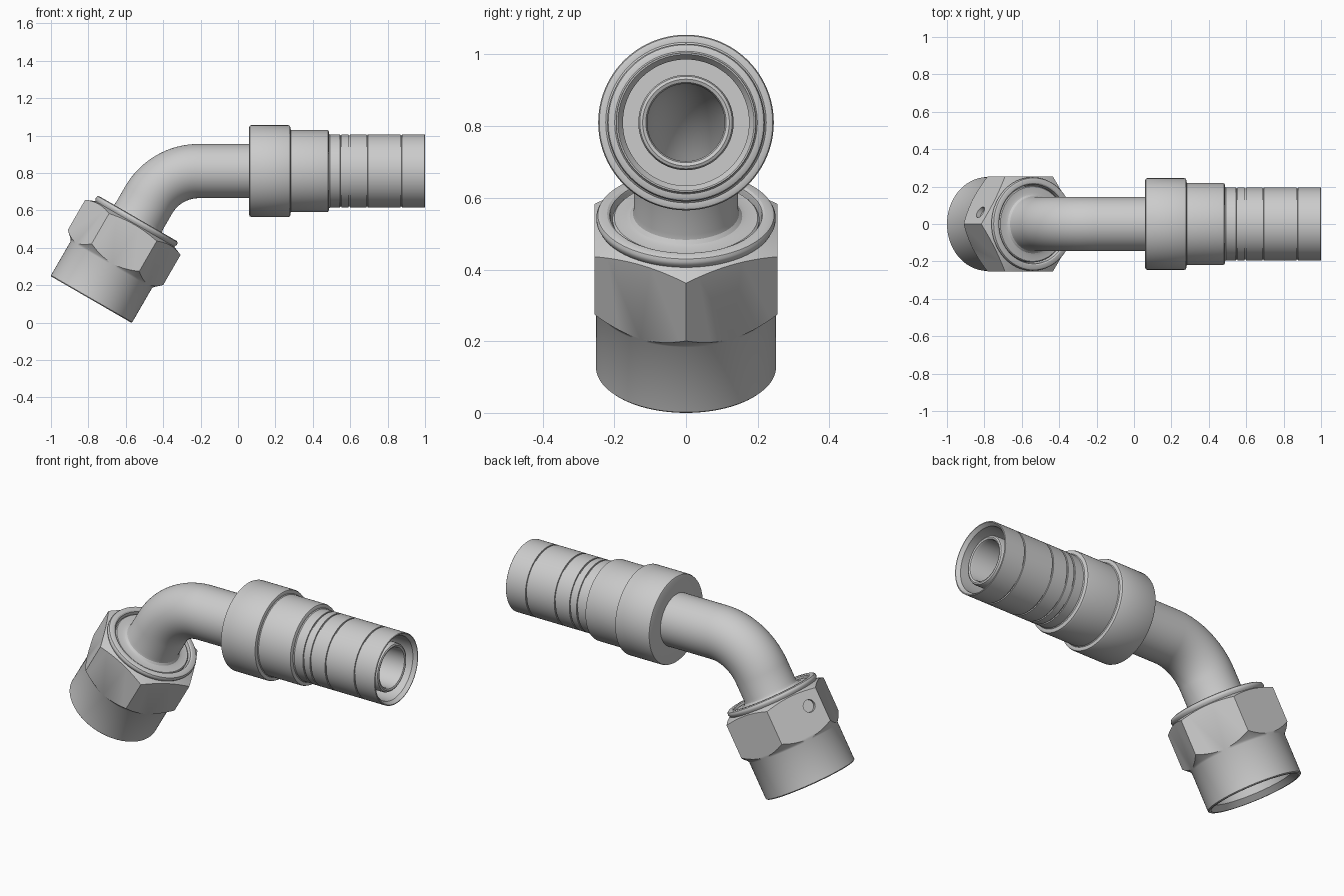
import bpy, bmesh, math
from mathutils import Vector

if "Cube" in bpy.data.objects:
    bpy.data.objects.remove(bpy.data.objects["Cube"])

# Centre line: straight leg rising at 60 degrees, a bend, then a level leg along x
BASE = Vector((-0.785, 0, 0.123))
AXIS_Z, BEND_R, ANGLE = 0.81, 0.31, math.radians(60)
UP = Vector((math.cos(ANGLE), 0, math.sin(ANGLE)))
TAN = BEND_R * math.tan(ANGLE / 2)
CORNER = (AXIS_Z - BASE.z) / UP.z
S1 = CORNER - TAN                       # bend start
S2 = S1 + BEND_R * ANGLE                # bend end
X2 = BASE.x + CORNER * UP.x + TAN
OFF = S2 - X2                           # path length = x + OFF on the level leg


def frame(s):
    """Point, direction and in-plane normal at path length s."""
    a = ANGLE - max(0, min(s - S1, S2 - S1)) / BEND_R
    d = Vector((math.cos(a), 0, math.sin(a)))
    n = Vector((math.sin(a), 0, -math.cos(a)))
    if s <= S1:
        p = BASE + UP * s
    elif s >= S2:
        p = Vector((s - OFF, 0, AXIS_Z))
    else:
        p = Vector((X2, 0, AXIS_Z - BEND_R)) - n * BEND_R
    return p, d, n


def sweep(name, profile, seg=96):
    """Turn a closed (length, radius) profile around the centre line."""
    bm = bmesh.new()
    rings = []
    for s, r in profile:
        p, d, n = frame(s)
        ring = []
        for i in range(seg):
            t = 2 * math.pi * i / seg
            ring.append(bm.verts.new(p + n * r * math.cos(t) + Vector((0, r * math.sin(t), 0))))
        rings.append(ring)
    for k, a in enumerate(rings):
        b = rings[(k + 1) % len(rings)]
        for i in range(seg):
            j = (i + 1) % seg
            bm.faces.new((a[i], a[j], b[j], b[i]))
    return finish(name, bm)


def finish(name, bm):
    bmesh.ops.recalc_face_normals(bm, faces=bm.faces)
    me = bpy.data.meshes.new(name)
    bm.to_mesh(me)
    bm.free()
    ob = bpy.data.objects.new(name, me)
    bpy.context.collection.objects.link(ob)
    return ob


def select(ob):
    bpy.ops.object.select_all(action='DESELECT')
    ob.select_set(True)
    bpy.context.view_layer.objects.active = ob


def boolean(ob, cutter, op):
    m = ob.modifiers.new(op, 'BOOLEAN')
    m.operation, m.object, m.solver = op, cutter, 'EXACT'
    select(ob)
    bpy.ops.object.modifier_apply(modifier=m.name)
    bpy.data.objects.remove(cutter)


# Bent tube: sealing nose, flange, bend and hose nipple, with a through bore
bend = [S1 + (S2 - S1) * i / 24 for i in range(25)]
tube = [(0.12, 0.112), (0.12, 0.15), (0.26, 0.205), (0.482, 0.205), (0.487, 0.2),
        (0.487, 0.17), (0.491, 0.157), (0.501, 0.148), (0.515, 0.145)]
tube += [(s, 0.145) for s in bend]
tube += [(0.28 + OFF, 0.145), (0.29 + OFF, 0.133), (0.962 + OFF, 0.133), (0.971 + OFF, 0.129),
         (0.975 + OFF, 0.121), (0.971 + OFF, 0.112), (0.962 + OFF, 0.108)]
tube += [(s, 0.108) for s in reversed(bend)]
tube_ob = sweep("bent_tube", tube)

# Swivel nut: turned body cut by a hexagonal prism
nut = sweep("swivel_nut", [
    (0, 0.235), (0, 0.246), (0.005, 0.251), (0.215, 0.251), (0.225, 0.256), (0.262, 0.297),
    (0.445, 0.297), (0.467, 0.243), (0.472, 0.246), (0.48, 0.25), (0.488, 0.25),
    (0.496, 0.246), (0.5, 0.238), (0.5, 0.22), (0.496, 0.213), (0.49, 0.211),
    (0.03, 0.211)])
hex_r = 0.255 / math.cos(math.pi / 6)
boolean(nut, sweep("hex_cutter", [(-0.1, 0.05), (-0.1, hex_r), (0.6, hex_r), (0.6, 0.05)], 6),
        'INTERSECT')

# Small round dimple on one nut flat
p, d, n = frame(0.375)
normal = -n * math.cos(math.pi / 6) + Vector((0, 0.5, 0))
side = normal.cross(d)
side *= 1 if side.y > 0 else -1
centre = p + normal * 0.255 - side * 0.075
bm = bmesh.new()
bmesh.ops.create_cone(bm, cap_ends=True, segments=32, radius1=0.033, radius2=0.033, depth=0.05)
bm.transform(normal.to_track_quat('Z', 'Y').to_matrix().to_4x4())
bmesh.ops.translate(bm, verts=bm.verts, vec=centre)
boolean(nut, finish("dimple_cutter", bm), 'DIFFERENCE')

# Crimp shell: stepped collar, grooved sleeve and open hose cavity
shell = [(0.06, 0.14), (0.06, 0.235), (0.063, 0.242), (0.07, 0.245), (0.27, 0.245),
         (0.277, 0.242), (0.28, 0.235), (0.28, 0.224), (0.284, 0.22), (0.473, 0.22),
         (0.482, 0.217), (0.486, 0.209), (0.487, 0.199), (0.492, 0.195)]
for gx in (0.55, 0.595, 0.69, 0.872):
    shell += [(gx - 0.004, 0.196), (gx - 0.003, 0.19), (gx + 0.003, 0.19), (gx + 0.004, 0.196)]
shell += [(0.998, 0.196), (1.0, 0.194), (1.0, 0.19), (0.98, 0.176), (0.3, 0.176), (0.3, 0.13)]
shell_ob = sweep("crimp_shell", [(x + OFF, r) for x, r in shell])

for ob in (tube_ob, nut, shell_ob):
    select(ob)
    bpy.ops.object.shade_smooth_by_angle(angle=math.radians(28))
